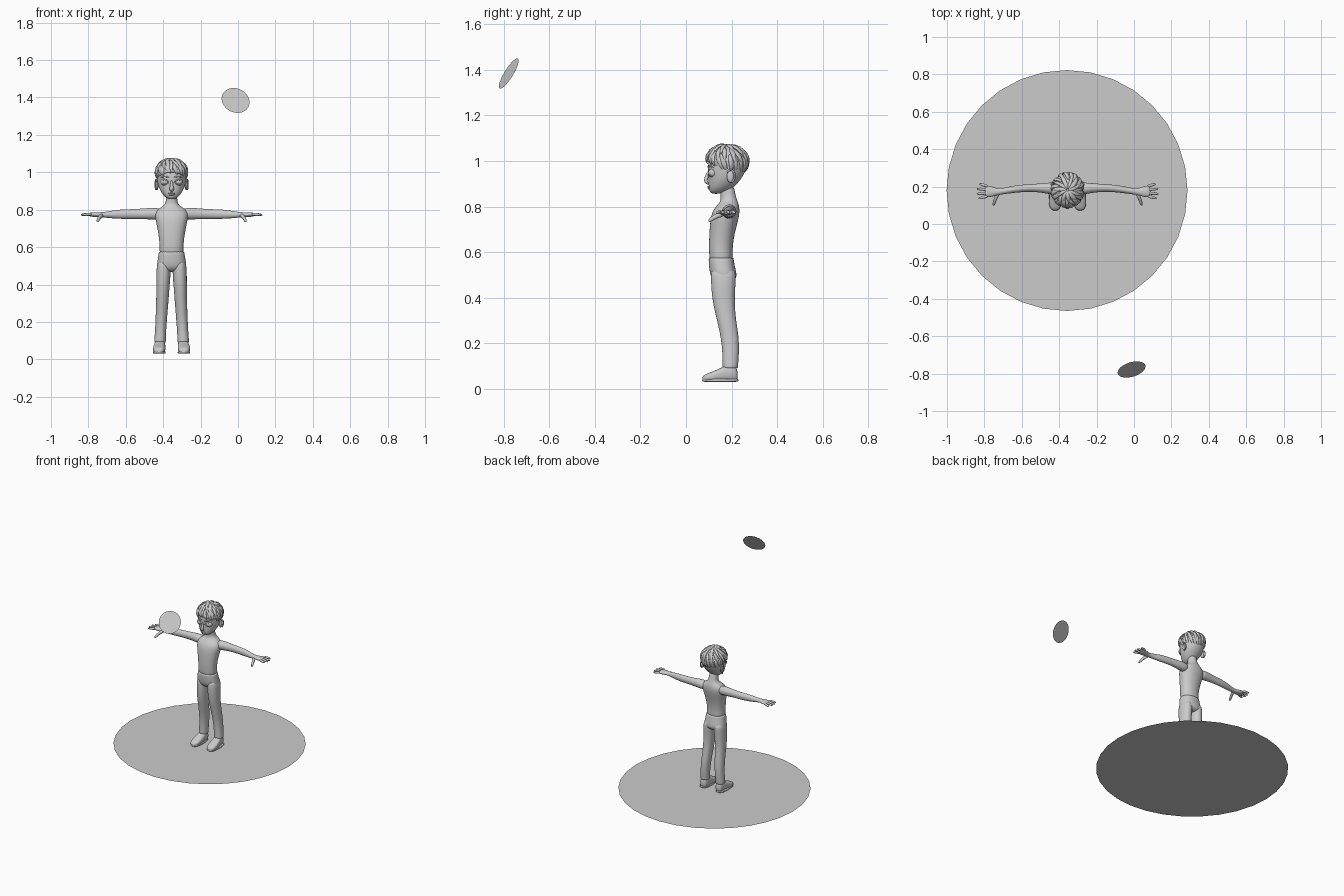
import bpy, bmesh, random
from math import sin, cos, pi, radians, copysign
from mathutils import Vector

random.seed(4)
CX = -0.355  # figure's centre line


def finish(name, bm, mirror=False, sub=0, loc=(CX, 0, 0)):
    bmesh.ops.recalc_face_normals(bm, faces=bm.faces)
    me = bpy.data.meshes.new(name)
    bm.to_mesh(me)
    bm.free()
    for p in me.polygons:
        p.use_smooth = True
    ob = bpy.data.objects.new(name, me)
    bpy.context.collection.objects.link(ob)
    ob.location = loc
    if mirror:
        ob.modifiers.new("mirror", 'MIRROR').use_mirror_merge = False
    if sub:
        m = ob.modifiers.new("subsurf", 'SUBSURF')
        m.levels = m.render_levels = sub
    return ob


def skin(bm, rings):
    """Join rings of points with quads and close both ends."""
    rows = [[bm.verts.new(p) for p in r] for r in rings]
    n = len(rows[0])
    for a, b in zip(rows, rows[1:]):
        for i in range(n):
            bm.faces.new((a[i], a[(i + 1) % n], b[(i + 1) % n], b[i]))
    bm.faces.new(rows[0][::-1])
    bm.faces.new(rows[-1])


def ring(c, u, v, ru, rv, n, e=2.0):
    f = lambda t: copysign(abs(t) ** (2 / e), t)
    return [Vector(c) + u * ru * f(cos(2 * pi * i / n)) + v * rv * f(sin(2 * pi * i / n))
            for i in range(n)]


X, Y, Z = Vector((1, 0, 0)), Vector((0, 1, 0)), Vector((0, 0, 1))


def stack(name, secs, n=20, e=2.0, mirror=False, sub=1):
    """Vertical loft; section = (x, z, front y, back y, half width)."""
    bm = bmesh.new()
    skin(bm, [ring((x, (f + b) / 2, z), X, Y, r, (b - f) / 2, n, e) for x, z, f, b, r in secs])
    return finish(name, bm, mirror, sub)


def tube(bm, secs, ref, n=10):
    """Loft along a path; section = (x, y, z, width radius, thickness radius)."""
    pts = [Vector(s[:3]) for s in secs]
    rings = []
    for i, s in enumerate(secs):
        t = (pts[min(i + 1, len(pts) - 1)] - pts[max(i - 1, 0)]).normalized()
        u = t.cross(ref).normalized()
        rings.append(ring(pts[i], u, u.cross(t), s[3], s[4], n))
    skin(bm, rings)


def ball(name, c, r, mirror=False):
    bm = bmesh.new()
    bmesh.ops.create_uvsphere(bm, u_segments=20, v_segments=12, radius=1)
    for v in bm.verts:
        v.co = Vector((c[k] + v.co[k] * r[k] for k in range(3)))
    return finish(name, bm, mirror)


def disc(name, loc, radius, normal):
    bm = bmesh.new()
    bmesh.ops.create_circle(bm, cap_ends=True, segments=32, radius=radius)
    ob = finish(name, bm, loc=loc)
    ob.rotation_euler = Vector(normal).to_track_quat('Z', 'Y').to_euler()


# ground disc and tilted floating disc
disc("ground_disc", (-0.358, 0.179, 0.03), 0.644, (0, 0, 1))
disc("floating_disc", (-0.013, -0.778, 1.384), 0.077, (0.25, -0.82, 0.5))

# torso and neck
stack("torso", [(0, .55, .105, .205, .062), (0, .58, .102, .206, .065), (0, .62, .100, .204, .064),
                (0, .68, .102, .213, .072), (0, .74, .106, .230, .085), (0, .775, .114, .236, .092),
                (0, .80, .130, .234, .080), (0, .815, .145, .230, .052), (0, .83, .154, .224, .034),
                (0, .86, .150, .215, .029), (0, .90, .145, .210, .029)], 24, 2.2)

# trousers
stack("trouser_hips", [(0, .578, .099, .209, .068), (0, .572, .099, .209, .069), (0, .54, .100, .214, .073),
                       (0, .505, .105, .223, .080), (0, .485, .112, .222, .076), (0, .465, .135, .20, .05)],
      24, 2.3)
stack("trouser_leg", [(.041, .53, .112, .212, .03), (.042, .50, .108, .222, .039), (.044, .44, .110, .216, .038),
                      (.047, .37, .118, .214, .035), (.050, .30, .136, .220, .033), (.055, .22, .154, .234, .031),
                      (.059, .15, .160, .233, .030), (.062, .105, .160, .229, .031),
                      (.062, .092, .160, .229, .032), (.062, .09, .165, .222, .027)], 18, 2.1, True)

# shoes
bm = bmesh.new()
skin(bm, [ring((x, y, (.033 + top) / 2), X, Z, r, (top - .033) / 2, 18, 2.8) for x, y, r, top in
          ((.067, .072, .012, .052), (.067, .080, .024, .062), (.067, .10, .033, .070), (.066, .13, .034, .081),
           (.064, .16, .031, .096), (.062, .19, .029, .108), (.062, .215, .026, .105), (.062, .227, .015, .085))])
finish("shoe", bm, True, 1)
stack("shoe_sole", [(.066, .03, .072, .229, .032), (.066, .033, .070, .231, .034), (.066, .042, .070, .231, .034),
                    (.066, .044, .074, .227, .031)], 20, 2.6, True)

# arms
bm = bmesh.new()
tube(bm, [(.055, .188, .776, .030, .028), (.085, .190, .778, .033, .033), (.115, .192, .779, .029, .032),
          (.16, .193, .778, .023, .028), (.22, .192, .777, .020, .026), (.27, .188, .776, .020, .026),
          (.32, .180, .774, .018, .021), (.36, .173, .773, .016, .015), (.385, .172, .773, .021, .013),
          (.41, .173, .774, .030, .013), (.432, .175, .774, .032, .012), (.443, .175, .774, .026, .008)], Z, 14)
finish("arm", bm, True, 1)

# fingers and thumbs
bm = bmesh.new()
for y, spread, length in ((.202, .012, .043), (.184, .004, .056), (.166, -.005, .057), (.149, -.012, .048)):
    x0 = .427
    tube(bm, [(x0 + length * t, y + spread * t, .776 - .004 * t * t, r, r) for t, r in
              ((0, .0085), (.35, .0085), (.7, .0078), (.93, .006), (1.04, .003))], Z, 10)
tube(bm, [(.370, .166, .770, .014, .011), (.383, .142, .762, .012, .010), (.390, .122, .752, .010, .009),
          (.395, .106, .741, .009, .008), (.397, .099, .735, .004, .004)], X, 10)
finish("fingers", bm, True, 1)

# head
stack("head", [(0, .856, .118, .145, .012), (0, .861, .106, .170, .025), (0, .876, .100, .200, .044),
               (0, .90, .099, .224, .060), (0, .925, .099, .246, .071), (0, .955, .097, .261, .078),
               (0, .985, .096, .267, .080), (0, 1.015, .102, .264, .078), (0, 1.04, .120, .245, .065),
               (0, 1.06, .155, .21, .035)], 28, 2.1, sub=2)

# facial features
bm = bmesh.new()
tube(bm, [(0, .102, .957, .006, .006), (0, .094, .940, .007, .008), (0, .088, .922, .010, .009),
          (0, .086, .910, .0135, .0085), (0, .094, .902, .011, .006), (0, .100, .898, .006, .004)], Y, 12)
finish("nose", bm, sub=1)
ball("eye", (.036, .120, .948), (.023, .023, .020), True)
ball("lower_lip", (0, .102, .880), (.017, .007, .0045))
ball("upper_lip", (0, .101, .887), (.019, .007, .004))
bm = bmesh.new()
tube(bm, [(.012, .096, .972, .003, .003), (.028, .099, .978, .0045, .004), (.045, .108, .978, .004, .004),
          (.060, .122, .970, .002, .002)], Y, 8)
finish("eyebrow", bm, True, 1)
for part, dz in (("upper_eyelid", .013), ("lower_eyelid", -.014)):
    bm = bmesh.new()
    tube(bm, [(.036 + .021 * t, .100 + .007 * t * t + .007 * t, .948 + dz * (1 - t * t), .003, .0035)
              for t in (-1, -.6, -.2, .2, .6, 1)], Y, 8)
    finish(part, bm, True, 1)

# ears with a raised rim
ball("ear", (.078, .196, .932), (.008, .017, .027), True)
bm = bmesh.new()
tube(bm, [(.083 + .004 * sin(a), .196 + .018 * sin(a), .934 + .028 * cos(a), .0045, .0045)
          for a in [radians(d) for d in range(-60, 200, 26)]], X, 8)
finish("ear_rim", bm, True, 1)


# hair: cap plus overlapping tapered locks
def hairline(phi):
    """Polar angle of the hair edge; phi = 0 is the face side."""
    return radians(112 - 24 * cos(phi) + 12 * sin(phi) ** 2)


def scalp(phi, theta, lift=1.0):
    return Vector((.081 * lift * sin(theta) * sin(phi),
                   .181 - .089 * lift * sin(theta) * cos(phi), .998 + .071 * lift * cos(theta)))


bm = bmesh.new()
skin(bm, [[scalp(2 * pi * i / 32, hairline(2 * pi * i / 32) * t, k) for i in range(32)]
          for t, k in ((.03, 1), (.2, 1), (.4, 1.01), (.6, 1.02), (.8, 1.03), (.94, 1.03), (1, 1.0), (1.0, .9))])
finish("hair_cap", bm)

bm = bmesh.new()
for count, t0, t1, lift in ((22, .50, 1.06, 1.04), (17, .28, .84, 1.06), (11, .02, .56, 1.06)):
    for i in range(count):
        phi = 2 * pi * (i + random.uniform(-.25, .25)) / count
        swirl = random.uniform(.1, .5)
        end = t1 + random.uniform(-.07, .04)
        wid = random.uniform(.010, .014)
        secs = []
        for s, r, k in ((0, .45, -.04), (.2, .9, .0), (.45, 1, .035), (.7, .8, .03), (.9, .42, .015), (1, .1, .0)):
            p = phi + swirl * (s - .5)
            c = scalp(p, hairline(p) * (t0 + (end - t0) * s), lift + k)
            secs.append((*c, wid * r, .0065 * r))
        tube(bm, secs, Vector(secs[2][:3]) - Vector((0, .181, .99)), 8)
finish("hair_locks", bm, sub=1)
